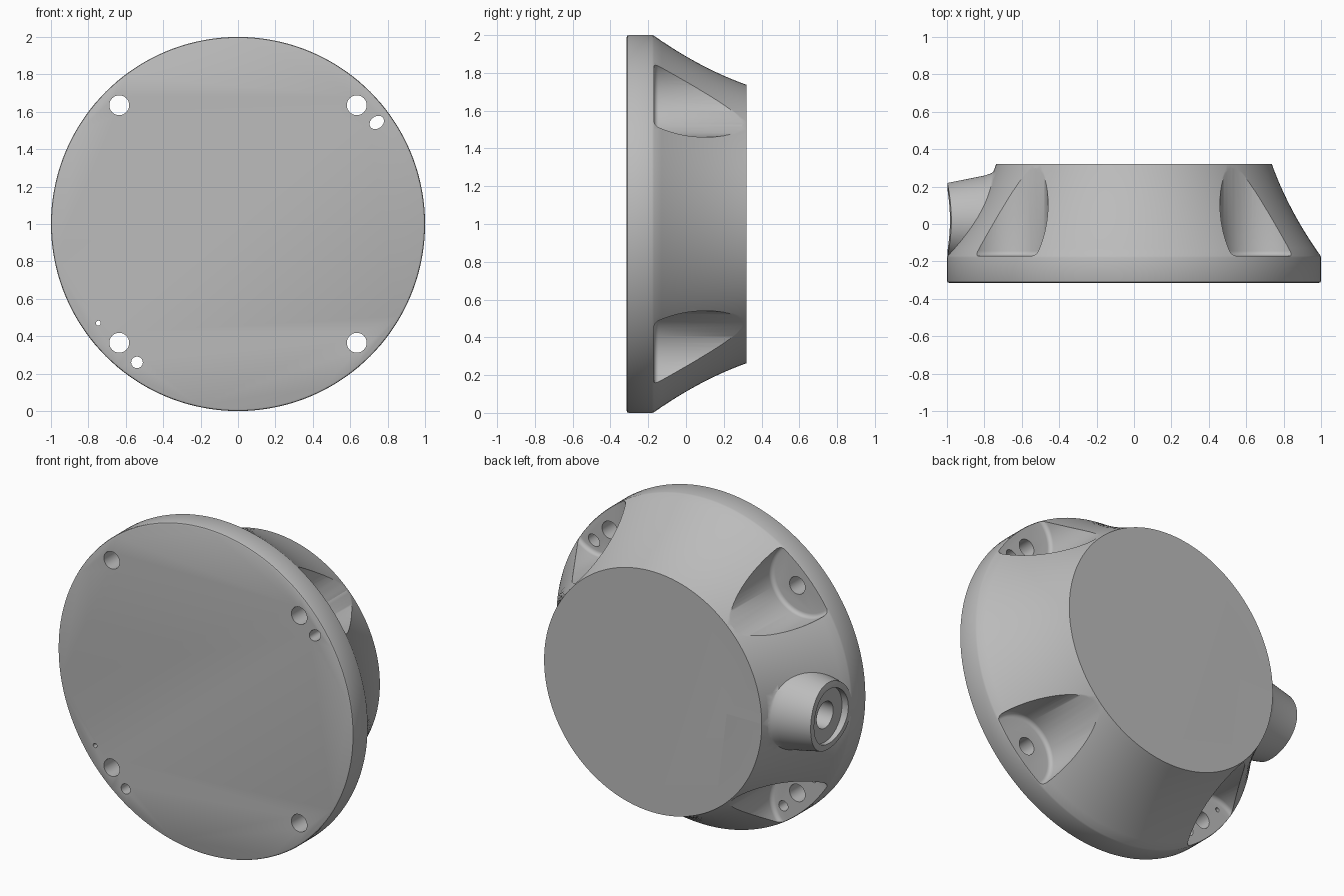
import bpy, bmesh, math
from mathutils import Matrix, Vector

cube = bpy.data.objects.get("Cube")
if cube:
    bpy.data.objects.remove(cube, do_unlink=True)

grey = bpy.data.materials.new("plain_grey")
grey.use_nodes = True
GREY = (0.5, 0.5, 0.5, 1)
grey.diffuse_color = GREY
grey.node_tree.nodes["Principled BSDF"].inputs["Base Color"].default_value = GREY

CENTRE = Vector((0, 0, 1))
TO_BACK = Matrix.Rotation(math.radians(-90), 4, 'X')   # lathe axis to +y
TO_SIDE = Matrix.Rotation(math.radians(-90), 4, 'Y')   # lathe axis to -x
FLOOR, BACK, FRONT = -0.17, 0.32, -0.315


def lathe(name, profile, turn, place=(0, 0, 0), segs=64):
    """Revolve (radius, height) points into a closed solid."""
    bm = bmesh.new()
    rings = [[bm.verts.new((r * math.cos(math.tau * i / segs),
                            r * math.sin(math.tau * i / segs), h))
              for i in range(segs)] for r, h in profile]
    for a, b in zip(rings, rings[1:]):
        for i in range(segs):
            j = (i + 1) % segs
            bm.faces.new((a[i], a[j], b[j], b[i]))
    bm.faces.new(rings[0])
    bm.faces.new(rings[-1])
    bm.transform(Matrix.Translation(CENTRE + Vector(place)) @ turn)
    bmesh.ops.recalc_face_normals(bm, faces=bm.faces)
    mesh = bpy.data.meshes.new(name)
    bm.to_mesh(mesh)
    bm.free()
    mesh.materials.append(grey)
    obj = bpy.data.objects.new(name, mesh)
    bpy.context.collection.objects.link(obj)
    return obj


def combine(target, tool, operation):
    """Apply a boolean and remove the tool."""
    tool.hide_render = True
    mod = target.modifiers.new("boolean", 'BOOLEAN')
    mod.operation, mod.solver, mod.object = operation, 'EXACT', tool
    bpy.context.view_layer.objects.active = target
    bpy.ops.object.modifier_apply(modifier=mod.name)
    bpy.data.objects.remove(tool, do_unlink=True)


def drill(target, x, z, radius, stretch=1.0):
    """Through hole along y, optionally stretched radially into a slot."""
    angle = math.atan2(z, x)
    turn = Matrix.Rotation(-angle, 4, 'Y') @ Matrix.Scale(stretch, 4, (1, 0, 0)) @ TO_BACK
    combine(target, lathe("hole_cutter", [(radius, -0.5), (radius, 0.5)],
                          turn, (x, 0, z), 32), 'DIFFERENCE')


# Round housing: flat front flange and a concave tapering back
profile = [(0.988, FRONT), (0.997, FRONT + 0.004), (1, FRONT + 0.012), (1, FLOOR - 0.01)]
STEPS = 12
for i in range(STEPS + 1):
    t = i / STEPS
    profile.append((0.997 - 0.26 * t - 0.085 * t * (1 - t),
                    FLOOR + (BACK - FLOOR) * t))
housing = lathe("housing", profile, TO_BACK, segs=144)

# Side cable boss, trimmed to the flange radius
boss = lathe("cable_boss", [(0.30, 0.5), (0.30, 0.725), (0.268, 0.742), (0.25, 0.765),
                            (0.239, 0.8), (0.195, 1.02)], TO_SIDE, (0, 0.02, 0), 96)
combine(boss, lathe("boss_trim", [(0.998, -0.6), (0.998, 0.6)], TO_BACK, segs=144), 'INTERSECT')
combine(housing, boss, 'UNION')
combine(housing, lathe("boss_bore", [(0.08, 0.6), (0.08, 0.955), (0.165, 0.955),
                                     (0.165, 1.1)], TO_SIDE, (0, 0.02, 0)), 'DIFFERENCE')

# Four scooped screw pockets with a filleted floor, each with a screw hole
R, F = 0.23, 0.025
scoop = [(R - F + F * math.sin(a), FLOOR + F - F * math.cos(a))
         for a in (math.radians(d) for d in range(0, 91, 18))] + [(R, 0.6)]
for sx in (-1, 1):
    for sz in (-1, 1):
        d = 0.975 / math.sqrt(2)
        combine(housing, lathe("pocket_cutter", scoop, TO_BACK,
                               (sx * d, 0, sz * d), 72), 'DIFFERENCE')
        drill(housing, sx * 0.635, sz * 0.635, 0.053)

# Small locating slot, locating hole and vent hole
drill(housing, 0.742, 0.543, 0.032, 1.3)
drill(housing, -0.54, -0.74, 0.031)
drill(housing, -0.747, -0.53, 0.013)

bpy.ops.object.select_all(action='DESELECT')
housing.select_set(True)
bpy.context.view_layer.objects.active = housing
bpy.ops.object.shade_smooth_by_angle(angle=math.radians(35))
